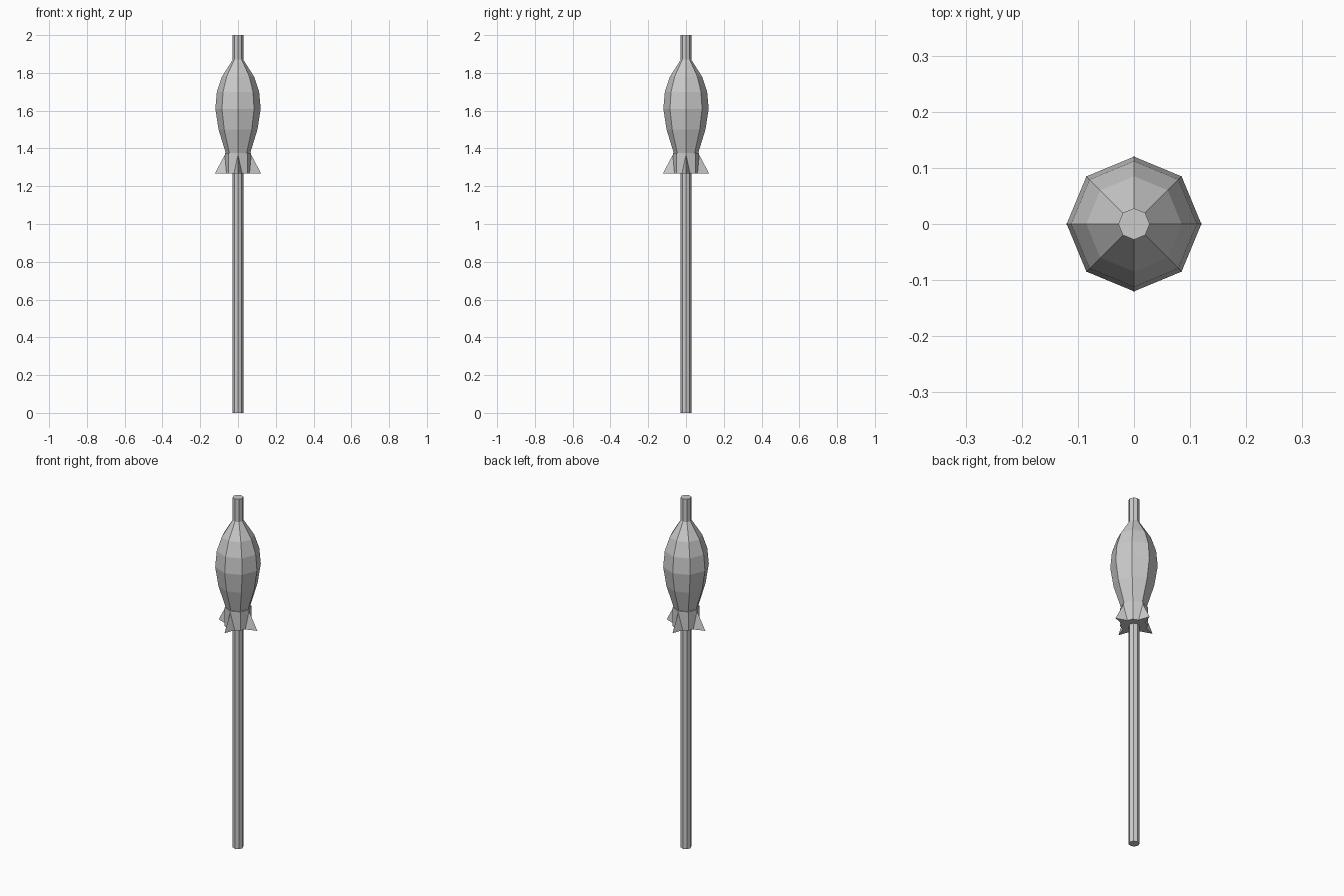
import bpy, bmesh
from math import cos, sin, pi

cube = bpy.data.objects.get("Cube")
if cube:
    bpy.data.objects.remove(cube, do_unlink=True)

SIDES = 8
GREY = (0.6, 0.6, 0.6, 1)
mat = bpy.data.materials.new("light grey")
mat.use_nodes = True
mat.diffuse_color = GREY
mat.node_tree.nodes["Principled BSDF"].inputs["Base Color"].default_value = GREY


def finish(name, bm):
    bmesh.ops.recalc_face_normals(bm, faces=bm.faces)
    mesh = bpy.data.meshes.new(name)
    bm.to_mesh(mesh)
    bm.free()
    mesh.materials.append(mat)
    obj = bpy.data.objects.new(name, mesh)
    bpy.context.collection.objects.link(obj)
    return obj


def lathe(name, profile):
    """Closed faceted solid from (radius, height) pairs."""
    bm = bmesh.new()
    rings = [[bm.verts.new((r * cos(2 * pi * i / SIDES), r * sin(2 * pi * i / SIDES), z))
              for i in range(SIDES)] for r, z in profile]
    for low, high in zip(rings, rings[1:]):
        for i in range(SIDES):
            j = (i + 1) % SIDES
            bm.faces.new((low[i], low[j], high[j], high[i]))
    bm.faces.new(rings[0])
    bm.faces.new(rings[-1])
    return finish(name, bm)


def fin(name, angle):
    """Pointed wedge: narrow at the top, flared at the bottom."""
    bm = bmesh.new()
    points = [(0.068, 0, 1.37), (0.122, 0, 1.268), (0.06, 0.022, 1.268), (0.06, -0.022, 1.268)]
    top, tip, left, right = [bm.verts.new(p) for p in points]
    for face in ((top, tip, left), (top, right, tip), (top, left, right), (tip, right, left)):
        bm.faces.new(face)
    finish(name, bm).rotation_euler.z = angle


# Long shaft running through the head
lathe("shaft", [(0.028, 0), (0.028, 2)])

# Bulbous head
lathe("head", [(0.063, 1.37), (0.103, 1.5), (0.12, 1.61),
               (0.112, 1.7), (0.085, 1.78), (0.028, 1.87)])

# Tail collar with four fins
lathe("tail_collar", [(0.07, 1.268), (0.07, 1.375)])
for k, side in enumerate(("left", "back", "right", "front")):
    fin(side + "_fin", k * pi / 2)
